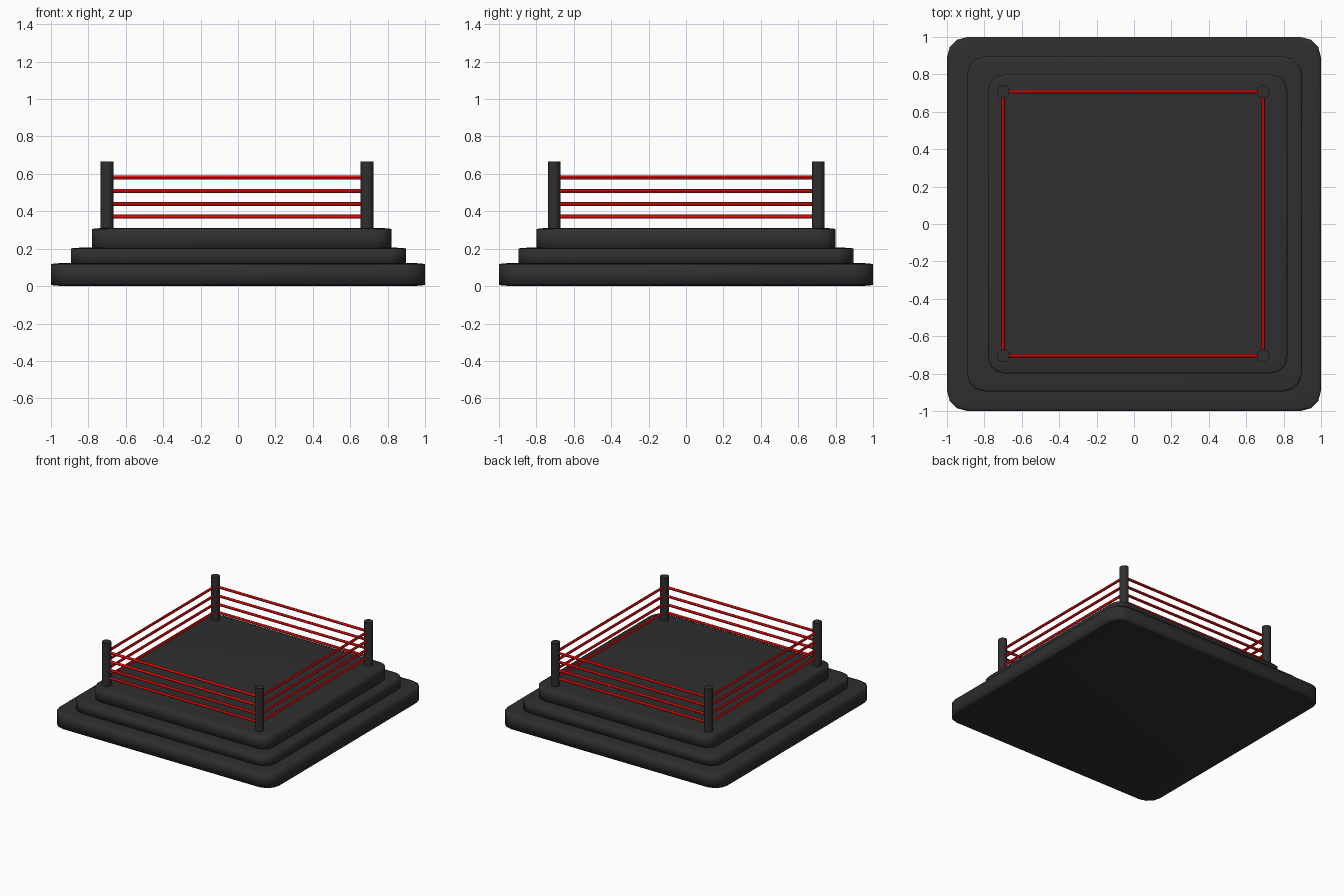
import bpy
import bmesh
from mathutils import Vector

if "Cube" in bpy.data.objects:
    bpy.data.objects.remove(bpy.data.objects["Cube"])


def material(name, colour):
    m = bpy.data.materials.new(name)
    m.diffuse_color = (*colour, 1)
    m.use_nodes = True
    m.node_tree.nodes["Principled BSDF"].inputs["Base Color"].default_value = m.diffuse_color
    return m


charcoal = material("charcoal", (0.028, 0.028, 0.028))
red = material("rope_red", (0.8, 0.004, 0.004))


def finish(bm, name, mat):
    mesh = bpy.data.meshes.new(name)
    bm.to_mesh(mesh)
    bm.free()
    mesh.materials.append(mat)
    ob = bpy.data.objects.new(name, mesh)
    bpy.context.collection.objects.link(ob)
    return ob


# Platform tier: a cube with broad rounded edges, squashed flat
def tier(name, cx, half, z0, z1):
    bm = bmesh.new()
    bmesh.ops.create_cube(bm, size=2)
    bmesh.ops.bevel(bm, geom=bm.edges[:], offset=0.11, segments=3,
                    profile=0.5, affect='EDGES')
    for v in bm.verts:
        v.co = Vector((cx + v.co.x * half, v.co.y * half,
                       (z0 + z1) / 2 + v.co.z * (z1 - z0) / 2))
    for f in bm.faces:
        f.smooth = True
    return finish(bm, name, charcoal)


# Round bar between two points
def bar(name, a, b, radius, sides, mat):
    a, b = Vector(a), Vector(b)
    d = b - a
    bm = bmesh.new()
    bmesh.ops.create_cone(bm, cap_ends=True, segments=sides, radius1=radius,
                          radius2=radius, depth=d.length)
    rot = d.to_track_quat('Z', 'Y')
    for v in bm.verts:
        v.co = rot @ v.co + (a + b) / 2
    for f in bm.faces:
        f.smooth = len(f.verts) == 4
    ob = finish(bm, name, mat)
    bpy.ops.object.select_all(action='DESELECT')
    bpy.context.view_layer.objects.active = ob
    ob.select_set(True)
    bpy.ops.object.shade_smooth_by_angle()
    return ob


# Stepped base
tier("base_lower", 0, 1.0, 0.0, 0.124)
tier("base_middle", 0.002, 0.896, 0.11, 0.206)
tier("base_upper", 0.02, 0.8, 0.19, 0.311)

# Corner posts
corners = [(-0.70, -0.705), (0.69, -0.705), (0.69, 0.707), (-0.70, 0.707)]
for i, (x, y) in enumerate(corners):
    bar(f"corner_post_{i + 1}", (x, y, 0.29), (x, y, 0.665), 0.034, 20, charcoal)

# Four rows of ropes on every side
for i, a in enumerate(corners):
    b = corners[(i + 1) % 4]
    for j, z in enumerate((0.372, 0.438, 0.508, 0.580)):
        bar(f"rope_{i + 1}_{j + 1}", (*a, z), (*b, z), 0.0105, 12, red)
